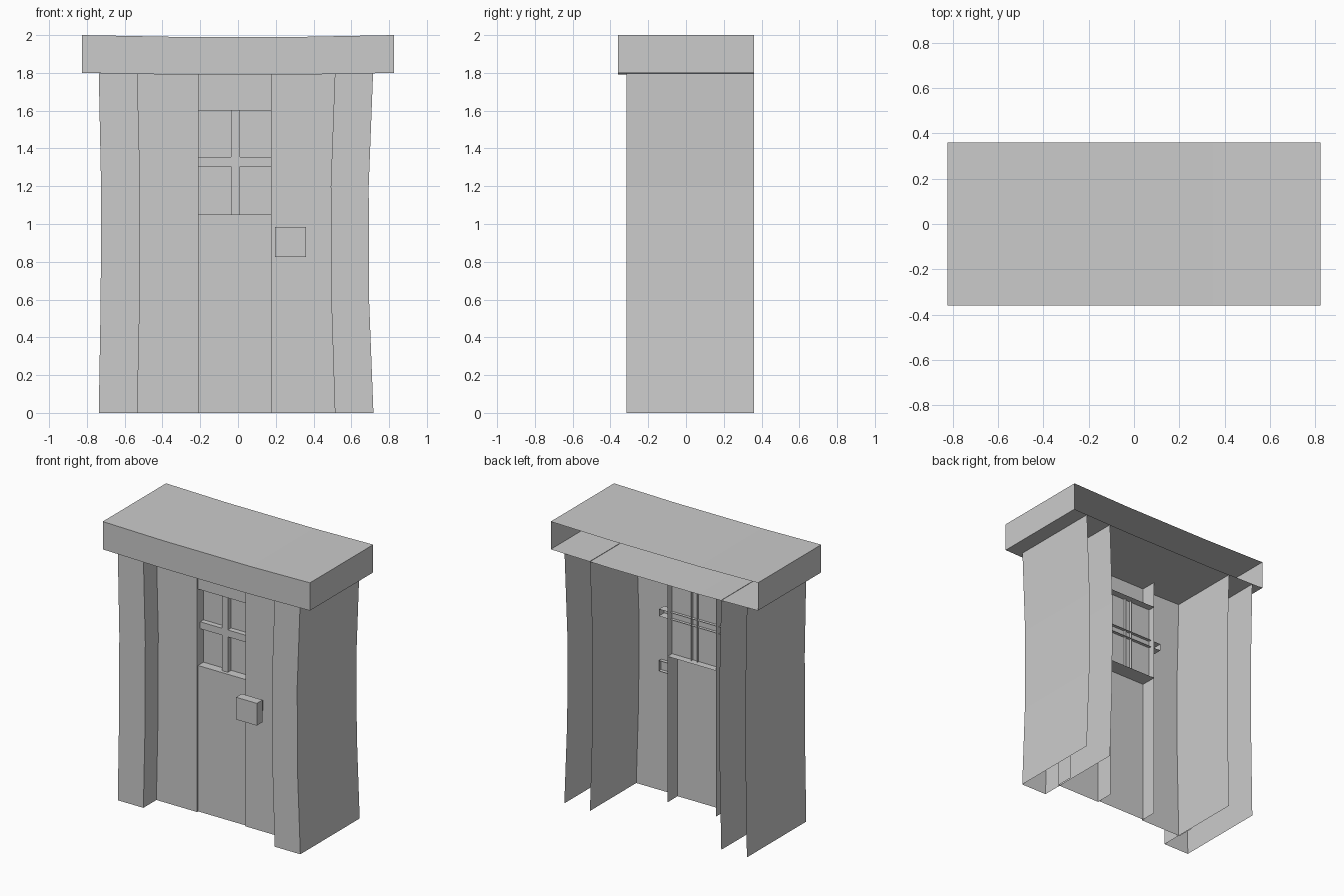
import bpy, bmesh
from mathutils import Vector

if "Cube" in bpy.data.objects:
    bpy.data.objects.remove(bpy.data.objects["Cube"])

DIRS = {"left": (-1, 0, 0), "right": (1, 0, 0), "front": (0, -1, 0),
        "back": (0, 1, 0), "bottom": (0, 0, -1), "top": (0, 0, 1)}


def finish(name, bm):
    mesh = bpy.data.meshes.new(name)
    bm.to_mesh(mesh)
    bm.free()
    obj = bpy.data.objects.new(name, mesh)
    bpy.context.collection.objects.link(obj)
    return obj


def shell(name, x, y, z, open_sides=("back",)):
    """Box between the given ranges with some sides left open."""
    bm = bmesh.new()
    bmesh.ops.create_cube(bm, size=1)
    bm.normal_update()
    drop = [f for f in bm.faces
            if any(f.normal.dot(Vector(DIRS[s])) > 0.9 for s in open_sides)]
    bmesh.ops.delete(bm, geom=drop, context='FACES')
    for v in bm.verts:
        v.co = Vector([a + (b - a) * (c + 0.5) for (a, b), c in zip((x, y, z), v.co)])
    return finish(name, bm)


def loft(name, sections, closed_ends=False):
    """Skin open U-shaped cross-sections, back left open."""
    bm = bmesh.new()
    rows = [[bm.verts.new(p) for p in s] for s in sections]
    for a, b in zip(rows, rows[1:]):
        for i in range(len(a) - 1):
            bm.faces.new((a[i], a[i + 1], b[i + 1], b[i]))
    if closed_ends:
        bm.faces.new(rows[0][::-1])
        bm.faces.new(rows[-1])
    return finish(name, bm)


# Bowed posts: (z, left edge, right edge)
posts = {
    "left_post": [(0, -.737, -.533), (.6, -.727, -.52), (1.2, -.725, -.518), (1.797, -.737, -.533)],
    "right_post": [(0, .513, .717), (.6, .494, .694), (1.2, .491, .692), (1.797, .513, .715)],
}
for name, rows in posts.items():
    loft(name, [[(a, .36, z), (a, -.315, z), (b, -.315, z), (b, .36, z)] for z, a, b in rows])

# Sagging lintel
loft("lintel", [[(x, .36, 1.8 - d), (x, -.36, 1.8 - d), (x, -.36, 2 - d), (x, .36, 2 - d)][::-1]
                for x, d in [(-.825, 0), (-.35, .009), (.35, .009), (.825, 0)]], True)

# Door planks
ENDS = ("back", "top", "bottom")
shell("left_plank", (-.54, -.21), (-.167, -.04), (0, 1.795), ENDS)
shell("right_plank", (.175, .525), (-.167, -.04), (0, 1.795), ENDS)
shell("middle_plank_lower", (-.21, .175), (-.155, -.04), (0, 1.05), ("back", "bottom", "left", "right"))
shell("middle_plank_upper", (-.21, .175), (-.155, -.04), (1.6, 1.795), ("back", "top", "left", "right"))

# Window pane and bars
shell("window_pane", (-.21, .175), (-.092, -.04), (1.05, 1.6),
      ("back", "top", "bottom", "left", "right"))
shell("window_bar_vertical", (-.037, .01), (-.13, -.07), (1.05, 1.6), ENDS)
shell("window_bar_horizontal", (-.29, .265), (-.13, -.07), (1.305, 1.355))

# Handle plate on a short shaft
shell("handle", (.195, .36), (-.30, -.235), (.825, .985), ())
shell("handle_shaft", (.245, .315), (-.24, -.14), (.87, .945))
